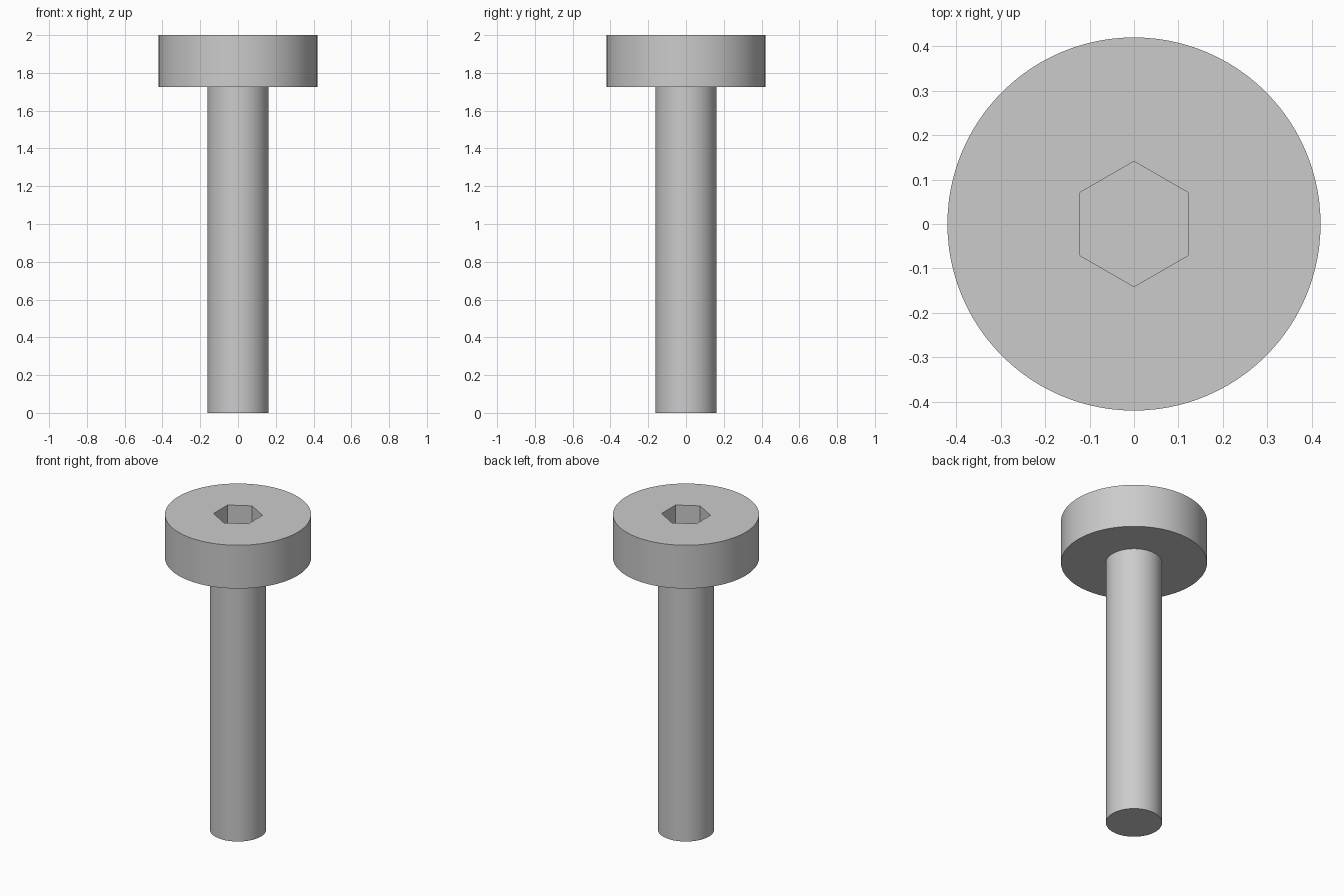
import bpy
import math

default = bpy.data.objects.get("Cube")
if default:
    bpy.data.objects.remove(default, do_unlink=True)

# Dimensions
HEAD_RADIUS, HEAD_BOTTOM, TOP = 0.42, 1.725, 2.0
SHANK_RADIUS = 0.162
SOCKET_RADIUS, SOCKET_DEPTH = 0.141, 0.16

# Single grey metal
steel = bpy.data.materials.new("grey steel")
steel.use_nodes = True
grey = (0.6, 0.6, 0.6, 1.0)
steel.diffuse_color = grey
steel.node_tree.nodes["Principled BSDF"].inputs["Base Color"].default_value = grey


def prism(name, radius, bottom, top, sides):
    bpy.ops.mesh.primitive_cylinder_add(
        vertices=sides, radius=radius, depth=top - bottom,
        location=(0, 0, (bottom + top) / 2))
    obj = bpy.context.object
    obj.name = name
    obj.data.materials.append(steel)
    return obj


def activate(obj):
    bpy.ops.object.select_all(action="DESELECT")
    obj.select_set(True)
    bpy.context.view_layer.objects.active = obj


# Shank, seated slightly inside the head
shank = prism("shank", SHANK_RADIUS, 0, HEAD_BOTTOM + 0.02, 96)

# Head with a hexagonal drive socket, points along y
head = prism("head", HEAD_RADIUS, HEAD_BOTTOM, TOP, 96)
cutter = prism("socket_cutter", SOCKET_RADIUS, TOP - SOCKET_DEPTH, TOP + 0.1, 6)
cutter.hide_render = True
socket = head.modifiers.new("socket", "BOOLEAN")
socket.operation = "DIFFERENCE"
socket.solver = "EXACT"
socket.object = cutter
activate(head)
bpy.ops.object.modifier_apply(modifier=socket.name)
bpy.data.objects.remove(cutter, do_unlink=True)

# Smooth round walls, crisp rims and socket corners
for part in (shank, head):
    activate(part)
    bpy.ops.object.shade_smooth_by_angle(angle=math.radians(30))
